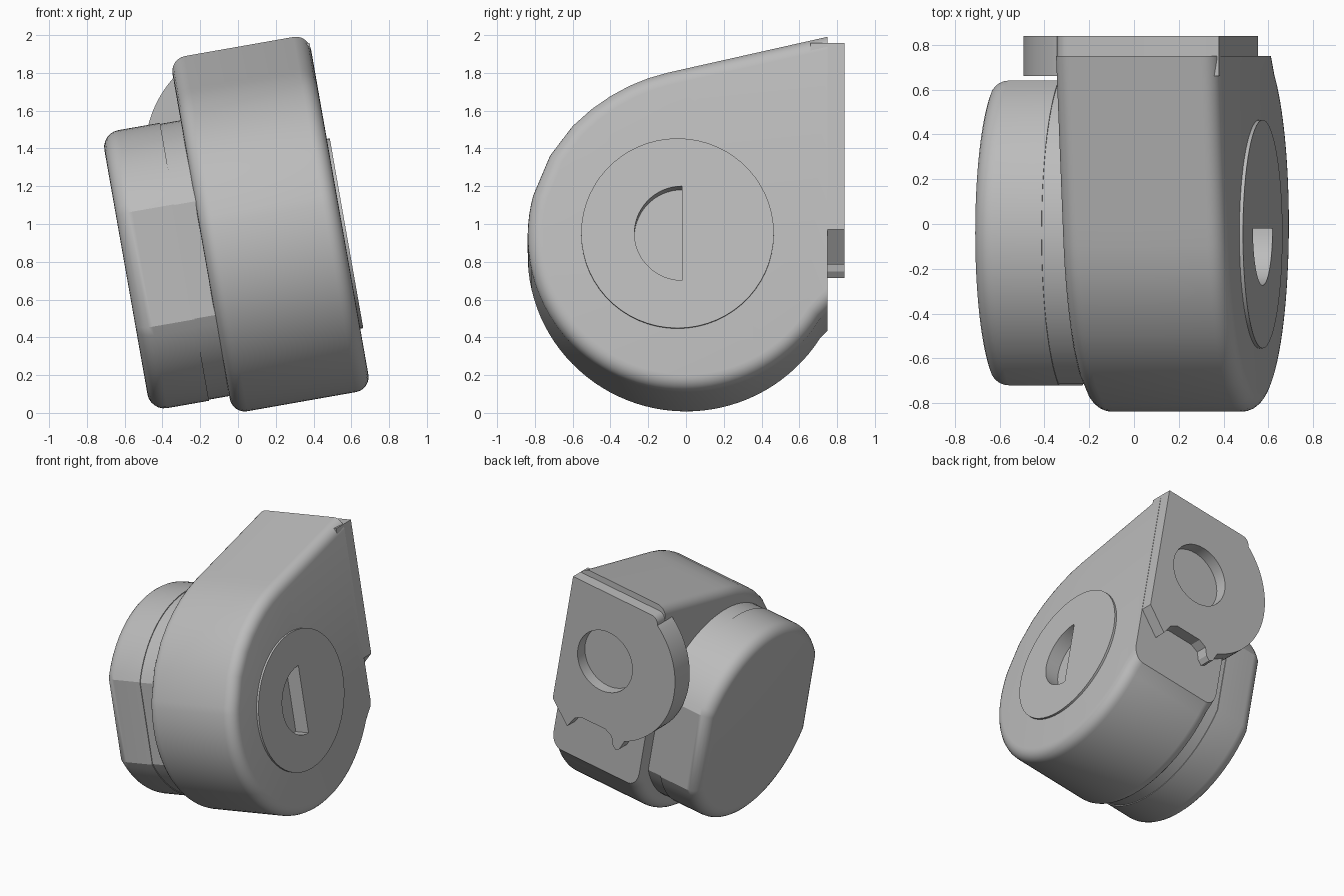
import bpy, bmesh
from math import radians, sin, cos, sqrt, asin, degrees

if "Cube" in bpy.data.objects:
    bpy.data.objects.remove(bpy.data.objects["Cube"])

grey = bpy.data.materials.new("plain grey")
grey.use_nodes = True
grey.diffuse_color = (0.5, 0.5, 0.5, 1)
grey.node_tree.nodes["Principled BSDF"].inputs["Base Color"].default_value = (0.5, 0.5, 0.5, 1)

TILT = radians(-10)      # whole housing leans about the y axis
AY, AH = -0.045, 0.837   # position of the dial axis


def arc(cx, cy, r, start, end, n):
    return [(cx + r * cos(radians(start + (end - start) * i / n)),
             cy + r * sin(radians(start + (end - start) * i / n))) for i in range(n + 1)]


def prism(name, points, low, high, axis="x", bevel=0.0, rim=None):
    """Extrude an outline along the axis; rim chooses the edges to round."""
    bm = bmesh.new()
    place = (lambda p, d: (d, p[0], p[1])) if axis == "x" else (lambda p, d: (p[0], d, p[1]))
    ends = [[bm.verts.new(place(p, d)) for p in points] for d in (low, high)]
    bm.faces.new(ends[0])
    bm.faces.new(ends[1])
    n = len(points)
    for i in range(n):
        j = (i + 1) % n
        bm.faces.new((ends[0][i], ends[0][j], ends[1][j], ends[1][i]))
    bmesh.ops.recalc_face_normals(bm, faces=bm.faces)
    if bevel:
        edges = [e for e in bm.edges if rim(e.verts[0].co, e.verts[1].co)]
        bmesh.ops.bevel(bm, geom=edges, offset=bevel, segments=6, profile=0.5,
                        affect="EDGES", clamp_overlap=False)
    mesh = bpy.data.meshes.new(name)
    bm.to_mesh(mesh)
    bm.free()
    mesh.materials.append(grey)
    obj = bpy.data.objects.new(name, mesh)
    obj.rotation_euler = (0, TILT, 0)
    bpy.context.collection.objects.link(obj)
    return obj


def finish(obj, cutter=None):
    """Cut the part if needed, then smooth the curved faces."""
    bpy.ops.object.select_all(action="DESELECT")
    bpy.context.view_layer.objects.active = obj
    obj.select_set(True)
    if cutter:
        mod = obj.modifiers.new("cut", "BOOLEAN")
        mod.object = cutter
        mod.operation = "DIFFERENCE"
        mod.solver = "EXACT"
        bpy.ops.object.modifier_apply(modifier=mod.name)
    bpy.ops.object.shade_smooth_by_angle(angle=radians(25))


def flatted(r, flat):
    """Circle with flats at the front and back."""
    half = degrees(asin(sqrt(r * r - flat * flat) / r))
    return (arc(AY + 0.005, AH, r, half, 180 - half, 32)
            + arc(AY + 0.005, AH, r, 180 + half, 360 - half, 32))


# Teardrop housing: round front and bottom, sloping top, flat back
housing_outline = arc(0, 0.838, 0.838, -28.5, -195, 48)
housing_outline[0] = (0.75, 0.435)
housing_outline += [(-0.72, 1.27), (-0.6, 1.43), (-0.5, 1.52), (-0.4, 1.59), (-0.3, 1.645),
                    (-0.2, 1.686), (-0.1, 1.715), (0, 1.738), (0.75, 1.909)]
housing = prism("housing", housing_outline, -0.03, 0.715, bevel=0.08,
                rim=lambda p, q: abs(p.x - q.x) < 0.01 and min(p.y, q.y) < 0.74)

# Raised dial with a half-round finger recess
dial = prism("dial", arc(AY, AH, 0.51, 0, 354, 59), 0.68, 0.731)
recess = prism("recess_cutter", arc(AY + 0.025, AH, 0.253, 90, 270, 30), 0.62, 0.8)
finish(housing, recess)
finish(dial, recess)

# Side cap with front and back flats, and its slightly smaller base
cap = prism("side_cap", flatted(0.747, 0.68), -0.455, -0.14, bevel=0.09,
            rim=lambda p, q: max(p.x, q.x) < -0.4)
finish(cap)
base = prism("cap_base", flatted(0.741, 0.675), -0.15, 0.0)
finish(base)

# Back plate: straight top and side, round lobe, notched lower edge
HA, HH = 0.343, 1.335
plate_outline = [(0.713, 0.86), (0.713, 1.864)]
plate_outline += arc(0.03, 1.804, 0.06, 90, 180, 6)
plate_outline += arc(HA, HH, 0.6, 129, 244, 32)
plate_outline += [(0.11, 0.72), (0.14, 0.7), (0.17, 0.73), (0.19, 0.79), (0.25, 0.82),
                  (0.46, 0.82), (0.51, 0.79), (0.56, 0.7)]
plate = prism("back_plate", plate_outline, 0.66, 0.84, axis="y")
hole = prism("hole_cutter", arc(HA, HH, 0.235, 0, 351, 39), 0.6, 0.9, axis="y")
finish(plate, hole)

for cutter in (recess, hole):
    cutter.hide_render = True
    cutter.hide_viewport = True
